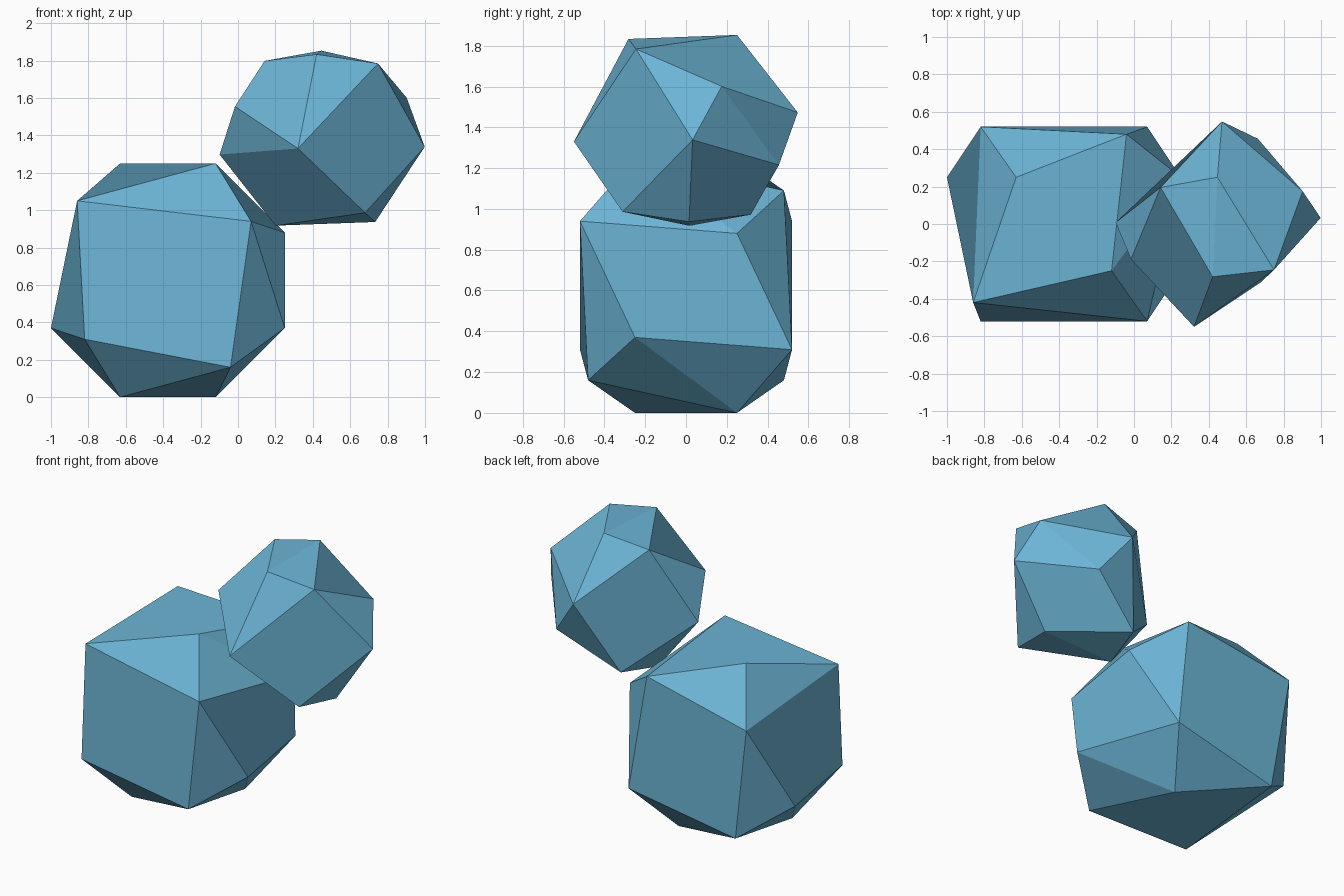
import bpy, bmesh
from math import radians
from mathutils import Vector

cube = bpy.data.objects.get("Cube")
if cube:
    bpy.data.objects.remove(cube, do_unlink=True)

# Single flat blue
blue = bpy.data.materials.new("sky_blue")
blue.use_nodes = True
color = (0.15, 0.46, 0.67, 1)
blue.diffuse_color = color
blue.node_tree.nodes["Principled BSDF"].inputs["Base Color"].default_value = color

# Half turns about the three axes
TURNS = [(1, 1, 1), (1, -1, -1), (-1, 1, -1), (-1, -1, 1)]


def turned(seed):
    return [Vector(c * s for c, s in zip(seed, t)) for t in TURNS]


def faceted_mesh():
    """Faceted solid: six folded quads joined by triangles."""
    bm = bmesh.new()
    ends_y = [bm.verts.new(p) for p in turned((0.445, 0.52, -0.315))]
    ends_z = [bm.verts.new(p) for p in turned((0.255, 0.25, -0.625))]
    ends_x = [bm.verts.new(p) for p in turned((0.625, 0.25, 0.255))[:3]]
    corners = [bm.verts.new(p) for p in turned((0.335, 0.48, 0.465))[:3]]
    # One corner and one end are fused into a single point
    fused = bm.verts.new((-0.485, -0.42, 0.425))
    everything = ends_y + ends_z + ends_x + corners + [fused]
    bmesh.ops.convex_hull(bm, input=everything)

    # Join the two triangles on each fold into one quad, split along the fold
    folds = [(ends_y[0], ends_y[2]), (ends_y[1], ends_y[3]),
             (ends_z[0], ends_z[3]), (ends_z[1], ends_z[2]),
             (ends_x[0], ends_x[1]), (ends_x[2], fused)]
    for a, b in folds:
        edge = bm.edges.get((a, b))
        if edge is None or len(edge.link_faces) != 2:
            continue
        c, d = [next(v for v in f.verts if v not in (a, b)) for f in edge.link_faces]
        outward = sum((f.normal for f in edge.link_faces), Vector())
        if (b.co - a.co).cross(d.co - c.co).dot(outward) < 0:
            c, d = d, c
        bm.edges.remove(edge)
        bm.faces.new((a, c, b, d))
    bm.normal_update()
    mesh = bpy.data.meshes.new("faceted_stone")
    bm.to_mesh(mesh)
    bm.free()
    mesh.materials.append(blue)
    return mesh


def add_stone(name, mesh, location, rotation, scale):
    ob = bpy.data.objects.new(name, mesh)
    ob.location = location
    ob.rotation_euler = [radians(a) for a in rotation]
    ob.scale = (scale,) * 3
    bpy.context.collection.objects.link(ob)


# Large stone below, smaller tilted copy resting on its side
stone = faceted_mesh()
add_stone("large_stone", stone, (-0.375, 0, 0.625), (0, 0, 0), 1)
add_stone("small_stone", stone, (0.45, 0, 1.385), (0, -47.9, 43.5), 0.737)
